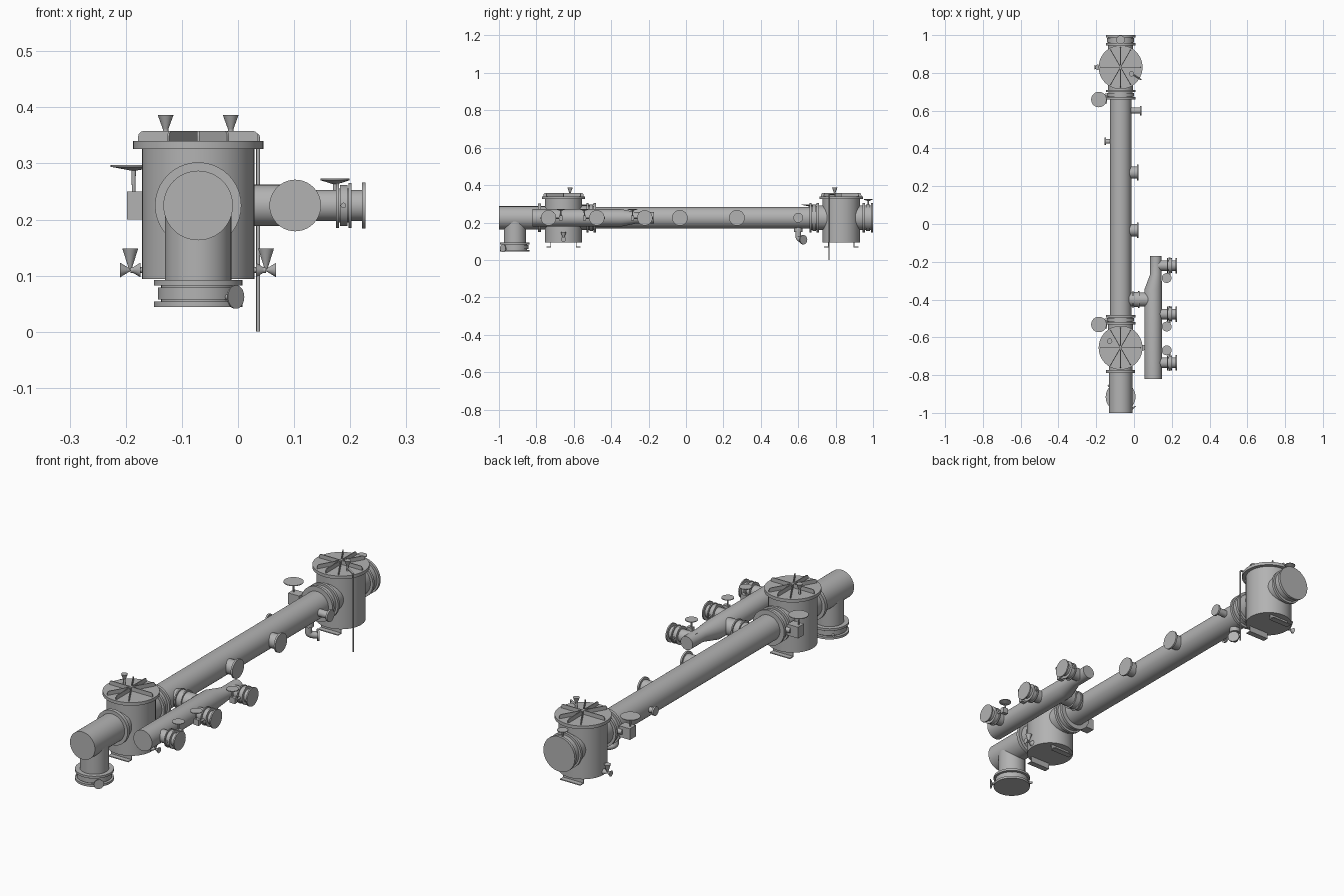
import bpy, bmesh, math
from mathutils import Vector, Matrix

cube = bpy.data.objects.get("Cube")
if cube:
    bpy.data.objects.remove(cube, do_unlink=True)

steel = bpy.data.materials.new("grey_steel")
steel.use_nodes = True
COLOUR = (0.45, 0.45, 0.45, 1)
steel.diffuse_color = COLOUR
steel.node_tree.nodes["Principled BSDF"].inputs["Base Color"].default_value = COLOUR

X, Y, Z = Vector((1, 0, 0)), Vector((0, 1, 0)), Vector((0, 0, 1))
PX, PZ = -0.071, 0.225          # main pipe axis
meshes = []


def finish(name, bm):
    bmesh.ops.recalc_face_normals(bm, faces=bm.faces)
    me = bpy.data.meshes.new(name)
    bm.to_mesh(me)
    bm.free()
    me.materials.append(steel)
    ob = bpy.data.objects.new(name, me)
    bpy.context.collection.objects.link(ob)
    meshes.append(ob)
    return ob


def turned(name, origin, axis, profile, seg=40):
    """Capped solid of revolution from (distance, radius) pairs along an axis."""
    bm = bmesh.new()
    origin, rot = Vector(origin), Vector(axis).to_track_quat('Z', 'Y')
    rings = []
    for t, r in profile:
        ring = []
        for i in range(seg):
            a = math.tau * i / seg
            ring.append(bm.verts.new(origin + rot @ Vector((r * math.cos(a), r * math.sin(a), t))))
        rings.append(ring)
    for a, b in zip(rings, rings[1:]):
        for i in range(seg):
            j = (i + 1) % seg
            bm.faces.new((a[i], a[j], b[j], b[i]))
    bm.faces.new(rings[0])
    bm.faces.new(rings[-1])
    return finish(name, bm)


def rod(name, a, b, r, seg=16):
    d = Vector(b) - Vector(a)
    return turned(name, a, d, [(0, r), (d.length, r)], seg)


def box(name, centre, size, angle=0):
    bm = bmesh.new()
    m = Matrix.Translation(centre) @ Matrix.Rotation(angle, 4, 'Z') @ Matrix.Diagonal((*size, 1))
    bmesh.ops.create_cube(bm, size=1, matrix=m)
    return finish(name, bm)


def tube(name, points, r):
    cu = bpy.data.curves.new(name, 'CURVE')
    cu.dimensions = '3D'
    cu.bevel_depth, cu.bevel_resolution, cu.use_fill_caps = r, 4, True
    sp = cu.splines.new('NURBS')
    sp.points.add(len(points) - 1)
    for p, co in zip(sp.points, points):
        p.co = (*co, 1)
    sp.order_u, sp.use_endpoint_u = 3, True
    cu.materials.append(steel)
    ob = bpy.data.objects.new(name, cu)
    bpy.context.collection.objects.link(ob)


def handwheel(name, top, r, stem):
    x, y, z = top
    turned(name, (x, y, z), -Z, [(0, r), (0.003, r), (0.01, 0.004), (stem, 0.003)], 28)


def flange_pair(name, origin, axis, r, neck, length, thick):
    """Two flanges with a wafer valve body between them."""
    mid = r * 0.91
    g = thick * 0.35
    turned(name, origin, axis, [
        (0, neck), (0, r), (thick, r), (thick, neck), (thick + g, neck), (thick + g, mid),
        (length - thick - g, mid), (length - thick - g, neck), (length - thick, neck),
        (length - thick, r), (length, r), (length, neck)])


def funnel(name, apex):
    turned(name, apex, Z, [(0, 0.003), (0.03, 0.014)], 20)


def drain_valve(name, x, y, side):
    """Bow-tie valve with a conical handle on the tank wall."""
    z = 0.11
    turned(name + "_body", (x - 0.018, y, z), X, [(0, 0.013), (0.018, 0.002), (0.036, 0.013)], 20)
    turned(name + "_handle", (x, y, z), Z, [(0, 0.002), (0.038, 0.014)], 20)
    rod(name + "_stub", (x, y, z), (x - side * 0.03, y, z), 0.005)


def tank(name, y, side):
    turned(name + "_shell", (PX, y, 0), Z,
           [(0.094, 0.1), (0.326, 0.1), (0.326, 0.116), (0.34, 0.116)], 56)
    # stiffening ribs across the lid, with rounded-off ends
    for i, deg in enumerate((0, 60, 90, 120)):
        a = math.radians(deg)
        rib = box(f"{name}_lid_rib_{i}", (PX, y, 0.349), (0.214, 0.004, 0.018), a)
        c, d = Vector((PX, y, 0)), Vector((math.cos(a), math.sin(a), 0))
        bm = bmesh.new()
        bm.from_mesh(rib.data)
        ends = [e for e in bm.edges if all(v.co.z > 0.35 for v in e.verts)
                and abs((e.verts[0].co - e.verts[1].co).dot(d)) < 0.01]
        bmesh.ops.bevel(bm, geom=ends, offset=0.01, segments=3, profile=0.5, affect='EDGES')
        bm.to_mesh(rib.data)
        bm.free()
    # angle-section feet
    for s in (-1, 1):
        box(f"{name}_foot_web", (PX, y + s * 0.068, 0.082), (0.1, 0.004, 0.028))
        box(f"{name}_foot_sole", (PX, y + s * 0.079, 0.069), (0.1, 0.026, 0.004))
    drain_valve(name + "_drain", PX + side * 0.121, y, side)
    # vent on the lid
    vx, vy = PX + side * 0.058, y - side * 0.035
    funnel(name + "_vent", (vx, vy, 0.356))
    rod(name + "_vent_stub", (vx, vy, 0.338), (vx, vy, 0.36), 0.005)


T1, T2 = -0.655, 0.83
tank("front_tank", T1, -1)
tank("rear_tank", T2, 1)


# drain sides are opposite to the vent sides
for ob in meshes:
    if "_drain_" in ob.name:
        bm = bmesh.new()
        bm.from_mesh(ob.data)
        for v in bm.verts:
            v.co.x = 2 * PX - v.co.x
        bmesh.ops.reverse_faces(bm, faces=bm.faces)
        bm.to_mesh(ob.data)
        bm.free()

# main pipe, tank nozzles and geared valves
rod("main_pipe", (PX, -0.49, PZ), (PX, 0.67, PZ), 0.057, 48)
rod("front_tank_nozzle", (PX, T1, PZ), (PX, -0.525, PZ), 0.066, 48)
rod("rear_tank_nozzle", (PX, 0.7, PZ), (PX, 0.98, PZ), 0.066, 48)
flange_pair("front_main_valve", (PX, -0.532, PZ), Y, 0.078, 0.064, 0.05, 0.012)
flange_pair("rear_main_valve", (PX, 0.66, PZ), Y, 0.078, 0.064, 0.05, 0.012)
flange_pair("rear_end_valve", (PX, 0.945, PZ), Y, 0.078, 0.066, 0.055, 0.012)
handwheel("rear_end_wheel", (PX, 0.975, 0.325), 0.023, 0.04)
for label, y in (("front", -0.532), ("rear", 0.659)):
    box(label + "_gearbox", (-0.171, y, 0.225), (0.054, 0.042, 0.05))
    rod(label + "_gear_shaft", (-0.16, y + 0.018, PZ), (PX, y + 0.025, PZ), 0.012)
    handwheel(label + "_gear_wheel", (-0.186, y, 0.297), 0.041, 0.05)

# front end pipe with a downward outlet
rod("end_pipe", (PX, -1, PZ), (PX, -0.74, PZ), 0.062, 48)
turned("end_pipe_flange", (PX, -0.79, PZ), Y, [(0, 0.077), (0.016, 0.077)])
OY = -0.915
rod("outlet_pipe", (PX, OY, PZ), (PX, OY, 0.07), 0.059, 48)
flange_pair("outlet_valve", (PX, OY, 0.044), Z, 0.079, 0.066, 0.048, 0.01)
turn = Vector((0.72, -0.69, 0))
oc = Vector((PX, OY, 0.062))
rod("outlet_shaft", oc - turn * 0.09, oc + turn * 0.09, 0.005)
turned("outlet_wheel", oc + turn * 0.084, turn, [(0, 0.005), (0.007, 0.021), (0.01, 0.021)], 28)


def nozzle(name, y, side, length, neck, r):
    turned(name, (PX, y, PZ), X * side,
           [(0.03, neck), (length - 0.008, neck), (length - 0.008, r), (length, r)], 32)


# side nozzles on the main pipe
nozzle("side_nozzle_a", -0.033, 1, 0.095, 0.032, 0.042)
nozzle("side_nozzle_b", 0.272, 1, 0.095, 0.032, 0.042)
nozzle("small_nozzle", 0.6, 1, 0.111, 0.016, 0.026)
nozzle("left_nozzle", 0.437, -1, 0.086, 0.012, 0.02)

# low point drain elbow
turned("drain_collar", (PX, 0.6, 0.15), Z, [(0, 0.022), (0.025, 0.022)], 28)
tube("drain_elbow", [(PX, 0.6, 0.17), (PX, 0.6, 0.14), (PX, 0.602, 0.108), (-0.04, 0.628, 0.108)], 0.015)
turned("drain_elbow_flange", (-0.045, 0.624, 0.108), (0.77, 0.64, 0), [(0, 0.025), (0.008, 0.025)], 28)

# rear tank vent line, run down the outside
tube("vent_line", [(-0.012, 0.795, 0.35), (0.03, 0.769, 0.35), (0.036, 0.765, 0.35),
                   (0.036, 0.765, 0.33), (0.036, 0.765, 0)], 0.0035)

# distribution header with an offset reducer
HX = 0.102
header = turned("header_pipe", (HX, 0, PZ), Y,
                [(-0.82, 0.046), (-0.345, 0.046), (-0.265, 0.03), (-0.17, 0.03)])
for v in header.data.vertices:
    if v.co.y > -0.3:
        v.co.x += 0.014
rod("header_link", (PX, -0.4, PZ), (HX, -0.4, PZ), 0.037, 40)
flange_pair("header_link_valve", (-0.008, -0.4, PZ), X, 0.044, 0.037, 0.036, 0.006)

# header branches with offset handwheels
for i, (y, s) in enumerate(((-0.22, -1), (-0.477, -1), (-0.735, 1))):
    rod(f"branch_{i}_pipe", (HX, y, PZ), (0.225, y, PZ), 0.028, 32)
    flange_pair(f"branch_{i}_valve", (0.175, y, PZ), X, 0.04, 0.03, 0.027, 0.005)
    turned(f"branch_{i}_end_flange", (0.221, y, PZ), X, [(0, 0.041), (0.006, 0.041)])
    rod(f"branch_{i}_shaft", (0.188, y - s * 0.043, PZ), (0.188, y + s * 0.06, PZ), 0.005)
    wy = y + s * 0.066
    box(f"branch_{i}_gearbox", (0.178, wy, PZ), (0.026, 0.018, 0.026))
    handwheel(f"branch_{i}_wheel", (0.173, wy, 0.273), 0.026, 0.045)

bpy.ops.object.select_all(action='DESELECT')
for ob in meshes:
    ob.select_set(True)
bpy.context.view_layer.objects.active = meshes[0]
bpy.ops.object.shade_smooth_by_angle(angle=math.radians(35))
